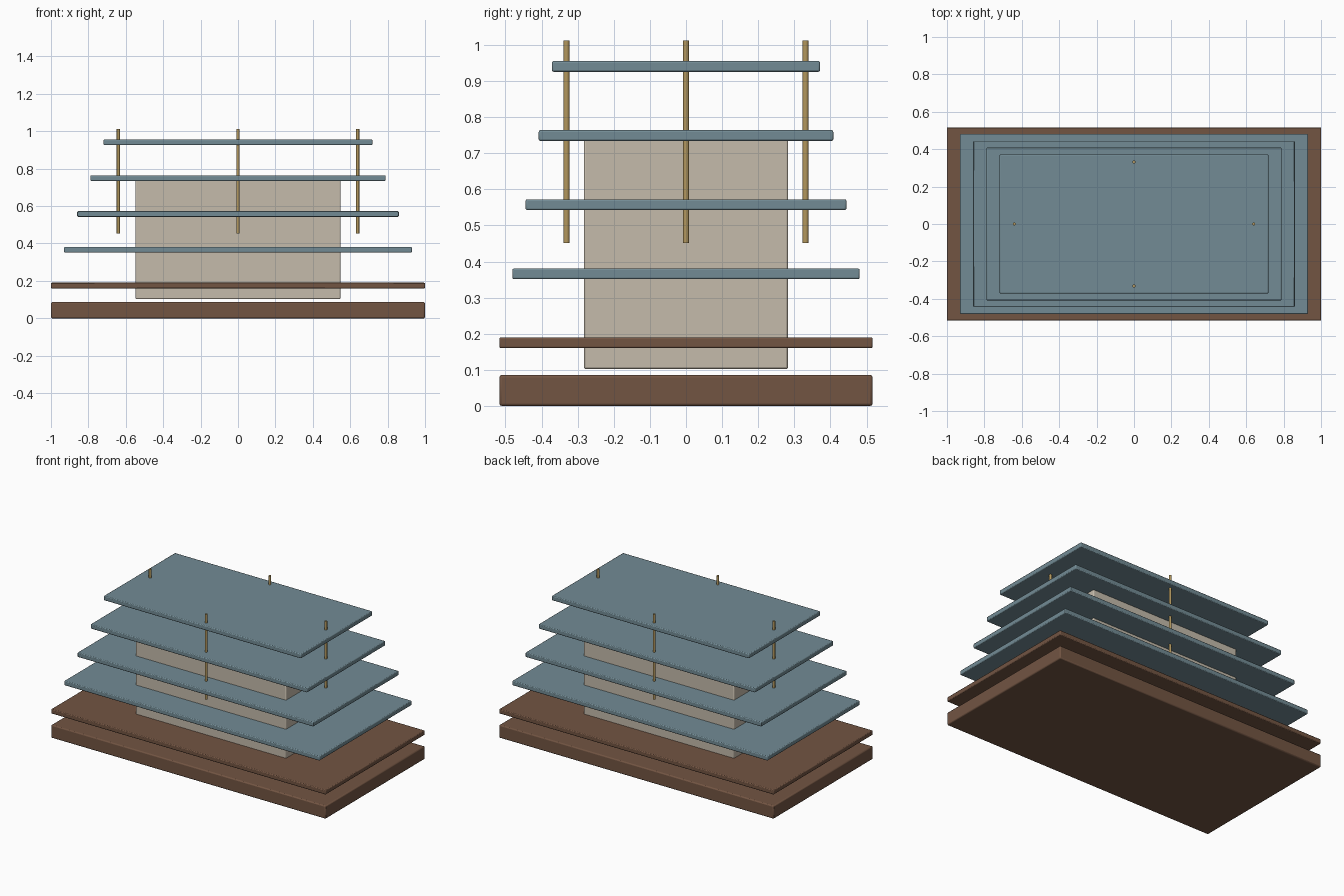
import bpy

cube = bpy.data.objects.get("Cube")
if cube:
    bpy.data.objects.remove(cube, do_unlink=True)


def make_material(name, rgb):
    mat = bpy.data.materials.new(name)
    mat.use_nodes = True
    color = (*rgb, 1.0)
    mat.diffuse_color = color
    mat.node_tree.nodes["Principled BSDF"].inputs["Base Color"].default_value = color
    return mat


wood = make_material("brown wood", (0.17, 0.09, 0.055))
slate = make_material("blue slate", (0.17, 0.26, 0.30))
plaster = make_material("pale plaster", (0.56, 0.50, 0.41))
brass = make_material("brass", (0.45, 0.31, 0.11))


def slab(name, half_x, half_y, bottom, top, mat, bevel):
    """Box with lightly eased edges, centred on the vertical axis."""
    bpy.ops.mesh.primitive_cube_add(size=2, location=(0, 0, (bottom + top) / 2))
    obj = bpy.context.object
    obj.name = name
    obj.scale = (half_x, half_y, (top - bottom) / 2)
    bpy.ops.object.transform_apply(location=False, rotation=False, scale=True)
    mod = obj.modifiers.new("eased edges", 'BEVEL')
    mod.width = bevel
    mod.segments = 2
    obj.data.materials.append(mat)
    bpy.ops.object.shade_smooth_by_angle()
    return obj


# Plinth and floor board
slab("base", 1.0, 0.517, 0.0, 0.086, wood, 0.007)
slab("floor_board", 1.0, 0.517, 0.16, 0.19, wood, 0.005)

# Inner hall
slab("hall", 0.548, 0.283, 0.102, 0.742, plaster, 0.006)

# Four roof tiers, each smaller than the one below
for i in range(4):
    bottom = 0.351 + i * 0.1915
    slab(f"roof_tier_{i + 1}", 0.93 - i * 0.0705, 0.481 - i * 0.0365,
         bottom, bottom + 0.03, slate, 0.005)

# Rods through the upper tiers, one on each side
rods = {"left": (0.64, 0), "right": (-0.64, 0), "front": (0, -0.331), "back": (0, 0.331)}
for side, (x, y) in rods.items():
    bpy.ops.mesh.primitive_cylinder_add(vertices=12, radius=0.0085, depth=0.56,
                                        location=(x, y, 0.732))
    rod = bpy.context.object
    rod.name = f"rod_{side}"
    rod.data.materials.append(brass)
    bpy.ops.object.shade_smooth_by_angle()
